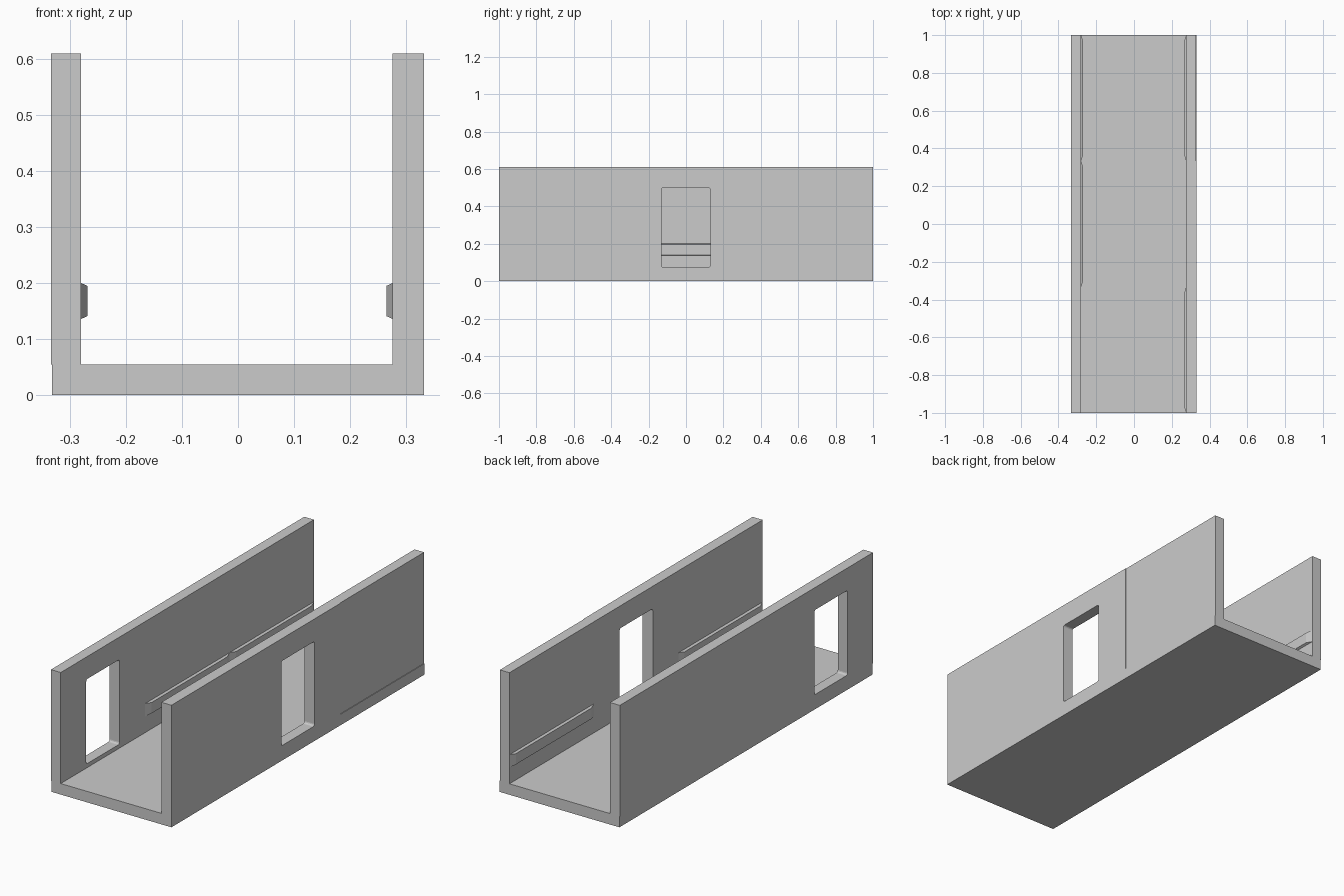
import bpy, bmesh

if "Cube" in bpy.data.objects:
    bpy.data.objects.remove(bpy.data.objects["Cube"])

SEG = 2 / 3          # length of one wall segment
FLOOR, TOP = 0.055, 0.61


def finish(bm, name):
    bmesh.ops.recalc_face_normals(bm, faces=bm.faces)
    me = bpy.data.meshes.new(name)
    bm.to_mesh(me)
    bm.free()
    ob = bpy.data.objects.new(name, me)
    bpy.context.collection.objects.link(ob)
    return ob


def box(name, x, y, z, radius=0):
    bm = bmesh.new()
    bmesh.ops.create_cube(bm, size=1)
    for v in bm.verts:
        for i, (a, b) in enumerate((x, y, z)):
            v.co[i] = a if v.co[i] < 0 else b
    if radius:
        # round only the edges that run along x
        edges = [e for e in bm.edges
                 if abs(e.verts[0].co.x - e.verts[1].co.x) > 1e-4]
        bmesh.ops.bevel(bm, geom=edges, offset=radius, segments=3,
                        profile=0.5, affect='EDGES')
    return finish(bm, name)


def rail(name, x_wall, x_face, y0, y1):
    # block whose raised face is inset on all four sides
    bm = bmesh.new()
    loops = []
    for x, dy, dz in ((x_wall, 0, 0), (x_face, 0.035, 0.005)):
        loops.append([bm.verts.new((x, y, z)) for y, z in (
            (y0 + dy, 0.136 + dz), (y1 - dy, 0.136 + dz),
            (y1 - dy, 0.200 - dz), (y0 + dy, 0.200 - dz))])
    a, b = loops
    bm.faces.new(a)
    bm.faces.new(b)
    for i in range(4):
        j = (i + 1) % 4
        bm.faces.new((a[i], a[j], b[j], b[i]))
    return finish(bm, name)


def cut_door(wall, x, yc):
    cutter = box("door_cutter", (x[0] - 0.05, x[1] + 0.05),
                 (yc - 0.132, yc + 0.130), (0.075, 0.498), 0.01)
    cutter.hide_render = True
    cutter.hide_viewport = True
    mod = wall.modifiers.new("doorway", 'BOOLEAN')
    mod.operation = 'DIFFERENCE'
    mod.solver = 'EXACT'
    mod.object = cutter


# floor slab
box("floor", (-0.332, 0.332), (-1, 1), (0, FLOOR))

# walls: three segments per side, each with either a doorway or a rail
sides = (("left", (-0.334, -0.280), -0.280, -0.269, 0),
         ("right", (0.276, 0.332), 0.276, 0.265, 1))
for side, x, x_wall, x_face, door in sides:
    for i, part in enumerate(("front", "middle", "back")):
        y0 = -1 + i * SEG
        xs = (x[0], 0.329) if (side, part) == ("right", "back") else x
        wall = box(f"{side}_wall_{part}", xs, (y0, y0 + SEG), (FLOOR, TOP))
        if i == door:
            cut_door(wall, xs, y0 + SEG / 2)
        else:
            rail(f"{side}_rail_{part}", x_wall, x_face, y0, y0 + SEG)
